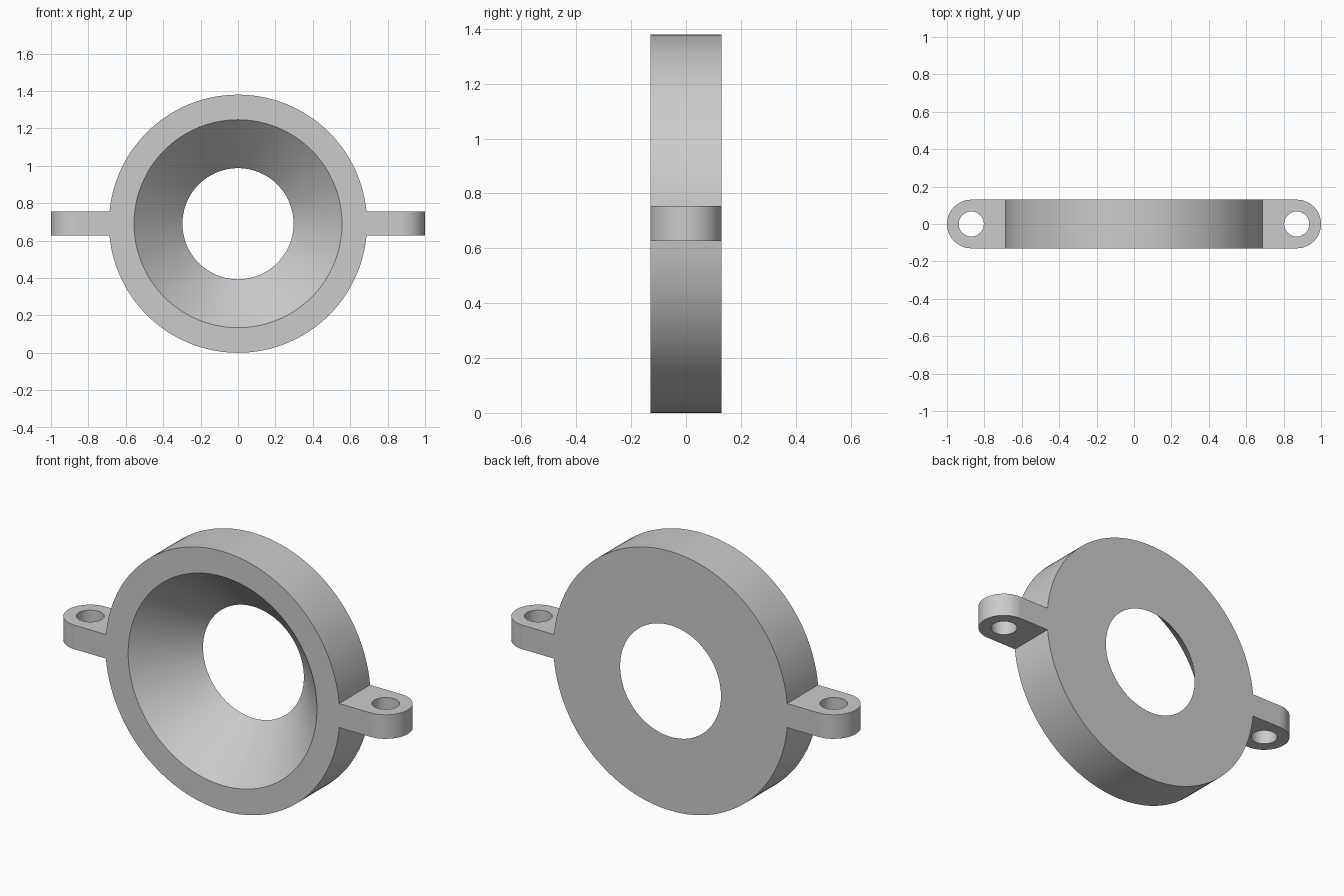
import bpy, bmesh
from math import cos, sin, pi, radians

if "Cube" in bpy.data.objects:
    bpy.data.objects.remove(bpy.data.objects["Cube"], do_unlink=True)

RADIUS, DEPTH, SEGMENTS = 0.69, 0.13, 128
FRONT_BORE, BACK_BORE = 0.556, 0.297
TAB_X, TAB_HALF, HOLE = 0.87, 0.064, 0.067

grey = bpy.data.materials.new("plain grey")
grey.use_nodes = True
grey.diffuse_color = (0.6, 0.6, 0.6, 1)
grey.node_tree.nodes["Principled BSDF"].inputs["Base Color"].default_value = (0.6, 0.6, 0.6, 1)


def make_object(name, bm):
    bmesh.ops.recalc_face_normals(bm, faces=bm.faces)
    mesh = bpy.data.meshes.new(name)
    bm.to_mesh(mesh)
    bm.free()
    mesh.materials.append(grey)
    obj = bpy.data.objects.new(name, mesh)
    bpy.context.collection.objects.link(obj)
    bpy.ops.object.select_all(action="DESELECT")
    obj.select_set(True)
    bpy.context.view_layer.objects.active = obj
    bpy.ops.object.shade_smooth_by_angle(angle=radians(30))
    return obj


def bridge(bm, loops):
    """Join a closed sequence of vertex loops with quads."""
    for a, b in zip(loops, loops[1:] + loops[:1]):
        for i in range(len(a)):
            j = (i + 1) % len(a)
            bm.faces.new((a[i], a[j], b[j], b[i]))


# Flat ring with a bore that tapers towards the back
bm = bmesh.new()
profile = [(RADIUS, -DEPTH), (RADIUS, DEPTH), (BACK_BORE, DEPTH), (FRONT_BORE, -DEPTH)]
angles = [2 * pi * i / SEGMENTS for i in range(SEGMENTS)]
bridge(bm, [[bm.verts.new((r * cos(a), y, RADIUS + r * sin(a))) for a in angles]
            for r, y in profile])
make_object("tapered_ring", bm)


# Mounting tab: round outer end, straight sides, vertical bolt hole
def tab(name, side):
    bm = bmesh.new()
    count = 64
    inner = 0.687 - TAB_X
    outline, hole = [], []
    for i in range(count):
        a = 2 * pi * i / count
        c, s = cos(a), sin(a)
        hole.append((HOLE * c, HOLE * s))
        if c >= -1e-6:
            outline.append((DEPTH * c, DEPTH * s))
        else:
            # Project the inner half onto the rectangular root
            k = min(abs(inner / c), DEPTH / max(abs(s), 1e-6))
            outline.append((k * c, k * s))
    # Snap the nearest points to the two root corners
    for s in (-1, 1):
        corner = (inner, s * DEPTH)
        n = min(range(count), key=lambda i: (outline[i][0] - corner[0]) ** 2
                + (outline[i][1] - corner[1]) ** 2)
        outline[n] = corner
    bridge(bm, [[bm.verts.new((side * (TAB_X + x), y, RADIUS + z)) for x, y in points]
                for points, z in ((outline, -TAB_HALF), (outline, TAB_HALF),
                                  (hole, TAB_HALF), (hole, -TAB_HALF))])
    # Remove the hidden root faces where the tab meets the ring
    root = [f for f in bm.faces
            if all(abs(v.co.x - side * (TAB_X + inner)) < 1e-5 for v in f.verts)]
    bmesh.ops.delete(bm, geom=root, context="FACES")
    make_object(name, bm)


tab("left_tab", 1)
tab("right_tab", -1)
